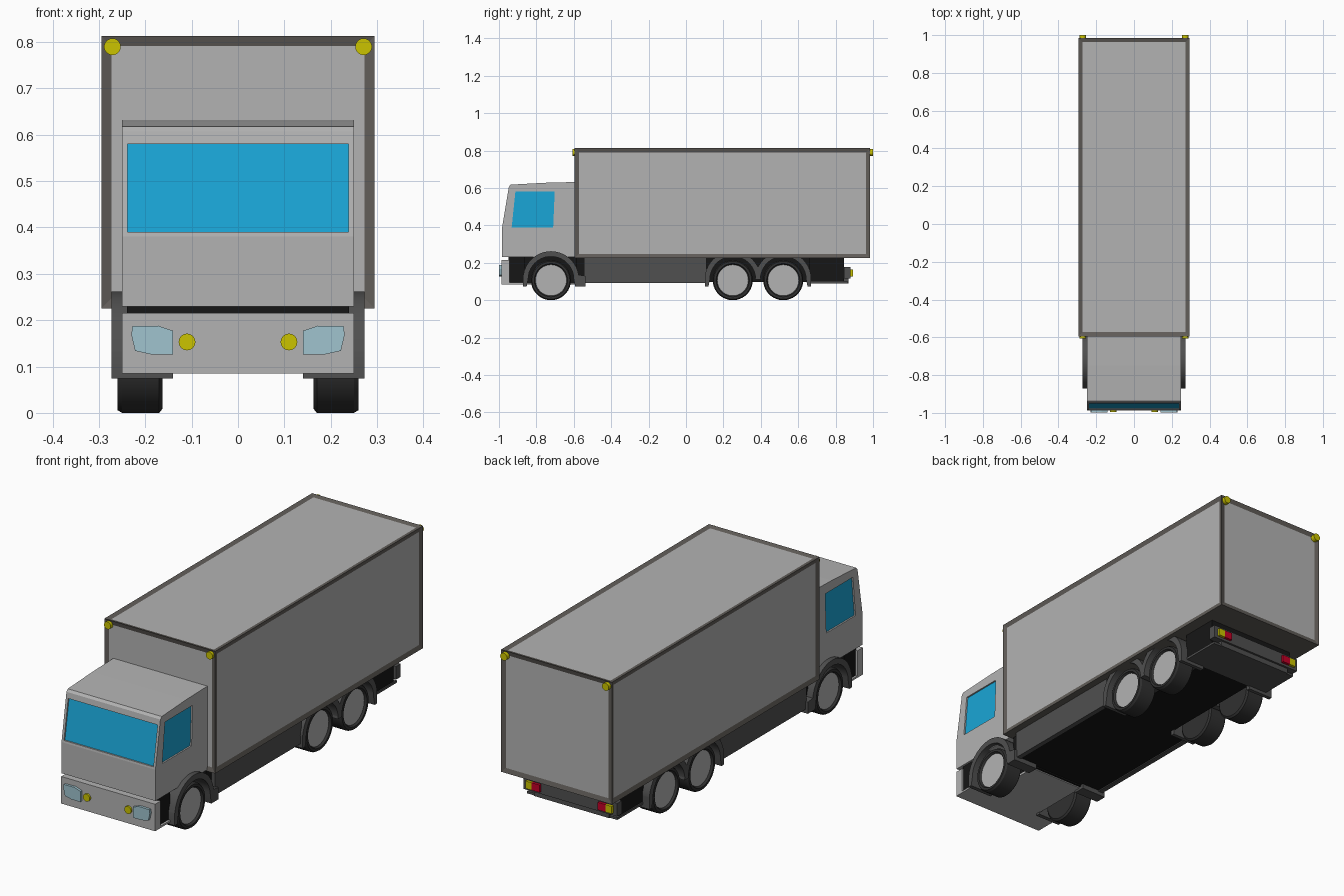
import bpy, bmesh, math
from mathutils import Vector

if "Cube" in bpy.data.objects:
    bpy.data.objects.remove(bpy.data.objects["Cube"])


def material(name, r, g, b):
    m = bpy.data.materials.new(name)
    m.diffuse_color = (r, g, b, 1)
    m.use_nodes = True
    m.node_tree.nodes["Principled BSDF"].inputs["Base Color"].default_value = m.diffuse_color
    return m


LIGHT = material("light_grey", 0.45, 0.45, 0.45)
FRAME = material("frame_grey", 0.12, 0.11, 0.10)
DARK = material("dark_grey", 0.08, 0.08, 0.08)
BLACK = material("black", 0.008, 0.008, 0.008)
RUBBER = material("rubber", 0.03, 0.03, 0.03)
GLASS = material("blue_glass", 0.01, 0.38, 0.68)
LENS = material("pale_lens", 0.35, 0.55, 0.62)
AMBER = material("amber", 0.6, 0.55, 0.0)
RED = material("red", 0.55, 0.0, 0.02)


def finish(bm, name, mats, smooth=False):
    bmesh.ops.recalc_face_normals(bm, faces=bm.faces)
    me = bpy.data.meshes.new(name)
    bm.to_mesh(me)
    bm.free()
    for m in mats:
        me.materials.append(m)
    ob = bpy.data.objects.new(name, me)
    bpy.context.collection.objects.link(ob)
    if smooth:
        bpy.ops.object.select_all(action='DESELECT')
        ob.select_set(True)
        bpy.context.view_layer.objects.active = ob
        bpy.ops.object.shade_smooth_by_angle(angle=math.radians(30))
    return ob


def prism(name, pts, a, b, mat, axis='x', smooth=False):
    """Extrude a profile from a to b; pts are (y, z) for axis x, (x, z) for axis y."""
    bm = bmesh.new()
    place = (lambda p, t: (t, p[0], p[1])) if axis == 'x' else (lambda p, t: (p[0], t, p[1]))
    face = bm.faces.new([bm.verts.new(place(p, a)) for p in pts])
    new = bmesh.ops.extrude_face_region(bm, geom=[face])["geom"]
    # keep both caps so that the prism is closed
    move = Vector((b - a, 0, 0)) if axis == 'x' else Vector((0, b - a, 0))
    bmesh.ops.translate(bm, vec=move, verts=[v for v in new if isinstance(v, bmesh.types.BMVert)])
    return finish(bm, name, [mat], smooth)


def box(name, x, y, z, mat):
    return prism(name, [(y[0], z[0]), (y[1], z[0]), (y[1], z[1]), (y[0], z[1])], x[0], x[1], mat)


def disc(name, x, z, r, y0, y1, mat):
    pts = [(x + r * math.cos(i * math.tau / 24), z + r * math.sin(i * math.tau / 24)) for i in range(24)]
    return prism(name, pts, y0, y1, mat, 'y')


def lathe(name, profile, y, z, s, mat):
    """Spin an (x, radius) profile about a wheel axle."""
    bm = bmesh.new()
    vs = [bm.verts.new((s * x, y, z + r)) for x, r in profile]
    es = [bm.edges.new(p) for p in zip(vs, vs[1:])]
    bmesh.ops.spin(bm, geom=vs + es, cent=(0, y, z), axis=(1, 0, 0), angle=math.tau, steps=36)
    bmesh.ops.remove_doubles(bm, verts=bm.verts, dist=0.0002)
    return finish(bm, name, [mat], True)


def fender(name, y, s, front, back):
    """Arched mudguard; front/back are foot reaches from the axle (0 = no foot)."""
    cz, ro, ri, low = 0.112, 0.15, 0.122, 0.074
    arc = lambda r: [(y + r * math.cos(math.pi * i / 20), cz + r * math.sin(math.pi * i / 20)) for i in range(21)]
    outer, inner = arc(ro), arc(ri)
    pts = outer[1:-1]
    if front:
        pts += [(y - front, 0.13), (y - front, low), (y - ri - 0.008, low)]
    else:
        pts += [outer[-1]]
    pts += inner[::-1]
    if back:
        pts += [(y + ri + 0.008, low), (y + back, low), (y + back, 0.13)]
    else:
        pts += [outer[0]]
    return prism(name, pts, s * 0.14, s * 0.273, DARK, smooth=True)


# Cargo box with recessed panels in a dark frame
bm = bmesh.new()
bmesh.ops.create_cube(bm, size=1)
for v in bm.verts:
    v.co = (v.co.x * 0.59, 0.195 + v.co.y * 1.58, 0.519 + v.co.z * 0.588)
panels = [f for f in bm.faces if f.calc_center_median().z > 0.3]
bmesh.ops.inset_individual(bm, faces=panels, thickness=0.031, depth=-0.006)
for f in panels:
    f.material_index = 1
finish(bm, "cargo_box", [FRAME, LIGHT])

# Cab shell
cab = prism("cab", [(-0.985, 0.23), (-0.985, 0.38), (-0.947, 0.607), (-0.937, 0.618),
                    (-0.75, 0.628), (-0.59, 0.632), (-0.59, 0.23)], -0.25, 0.25, LIGHT)


# Recessed windows
def window(name, pts, cut, pane):
    cutter = prism(name + "_cutter", pts[0], *cut, LIGHT)
    cutter.hide_render = True
    cutter.hide_viewport = True
    mod = cab.modifiers.new(name, 'BOOLEAN')
    mod.object = cutter
    mod.solver = 'EXACT'
    prism(name, pts[1], *pane, GLASS)


def slope(z, d):
    return (-0.985 + (z - 0.38) * 0.167 + d, z)


screen = [[slope(0.39, a), slope(0.58, a), slope(0.58, b), slope(0.39, b)]
          for a, b in ((-0.03, 0.008), (0.0075, 0.014))]
window("windscreen", screen, (-0.238, 0.238), (-0.238, 0.238))
side = [(-0.932, 0.39), (-0.912, 0.582), (-0.702, 0.582), (-0.71, 0.39)]
for s in (-1, 1):
    window("side_window", [side, side], (s * 0.242, s * 0.27), (s * 0.236, s * 0.2425))

# Cab underside and front bumper
box("cab_base", (-0.24, 0.24), (-0.95, -0.86), (0.09, 0.235), BLACK)
box("cab_base_centre", (-0.145, 0.145), (-0.87, -0.55), (0.09, 0.235), BLACK)
box("cab_floor", (-0.25, 0.25), (-0.98, -0.865), (0.085, 0.094), LIGHT)
box("cab_floor_centre", (-0.145, 0.145), (-0.865, -0.56), (0.085, 0.094), LIGHT)
box("front_bumper", (-0.25, 0.25), (-0.987, -0.945), (0.085, 0.215), LIGHT)

# Chassis
box("chassis_middle", (-0.24, 0.24), (-0.585, 0.11), (0.097, 0.228), BLACK)
box("chassis_axles", (-0.145, 0.145), (0.10, 0.67), (0.097, 0.228), BLACK)
box("chassis_rear", (-0.235, 0.235), (0.66, 0.845), (0.10, 0.228), BLACK)
box("rear_floor", (-0.24, 0.24), (0.66, 0.865), (0.09, 0.101), DARK)

# Rear bumper
box("rear_bumper", (-0.25, 0.25), (0.845, 0.88), (0.115, 0.178), DARK)
box("rear_bumper_drop", (-0.2, 0.2), (0.845, 0.87), (0.09, 0.12), DARK)

lamp = [(0.14, 0.177), (0.172, 0.188), (0.228, 0.187), (0.23, 0.168),
        (0.222, 0.134), (0.187, 0.126), (0.14, 0.126)]
for s in (-1, 1):
    # Lamps
    prism("headlight", [(s * x, z) for x, z in lamp], -0.999, -0.98, LENS, 'y')
    disc("front_indicator", s * 0.11, 0.153, 0.018, -0.996, -0.98, AMBER)
    disc("front_marker", s * 0.271, 0.79, 0.018, -0.606, -0.58, AMBER)
    disc("rear_marker", s * 0.271, 0.79, 0.018, 0.97, 1.0, AMBER)
    box("rear_indicator", (s * 0.197, s * 0.23), (0.87, 0.893), (0.127, 0.163), AMBER)
    box("brake_light", (s * 0.155, s * 0.197), (0.87, 0.893), (0.127, 0.163), RED)

    # Side skirts
    box("side_skirt", (s * 0.235, s * 0.26), (-0.545, 0.11), (0.092, 0.228), DARK)

    # Mudguards
    fender("front_mudguard", -0.722, s, 0.15, 0.185)
    fender("middle_mudguard", 0.25, s, 0.148, 0)
    fender("rear_mudguard", 0.52, s, 0, 0.148)

    # Wheels
    for y in (-0.722, 0.25, 0.52):
        lathe("tyre", [(0.163, 0), (0.163, 0.098), (0.17, 0.107), (0.25, 0.107), (0.26, 0.101),
                       (0.26, 0.089), (0.25, 0.083), (0.24, 0.083), (0.24, 0)], y, 0.107, s, RUBBER)
        lathe("wheel_hub", [(0.238, 0), (0.238, 0.084), (0.25, 0.084), (0.25, 0)], y, 0.107, s, LIGHT)
